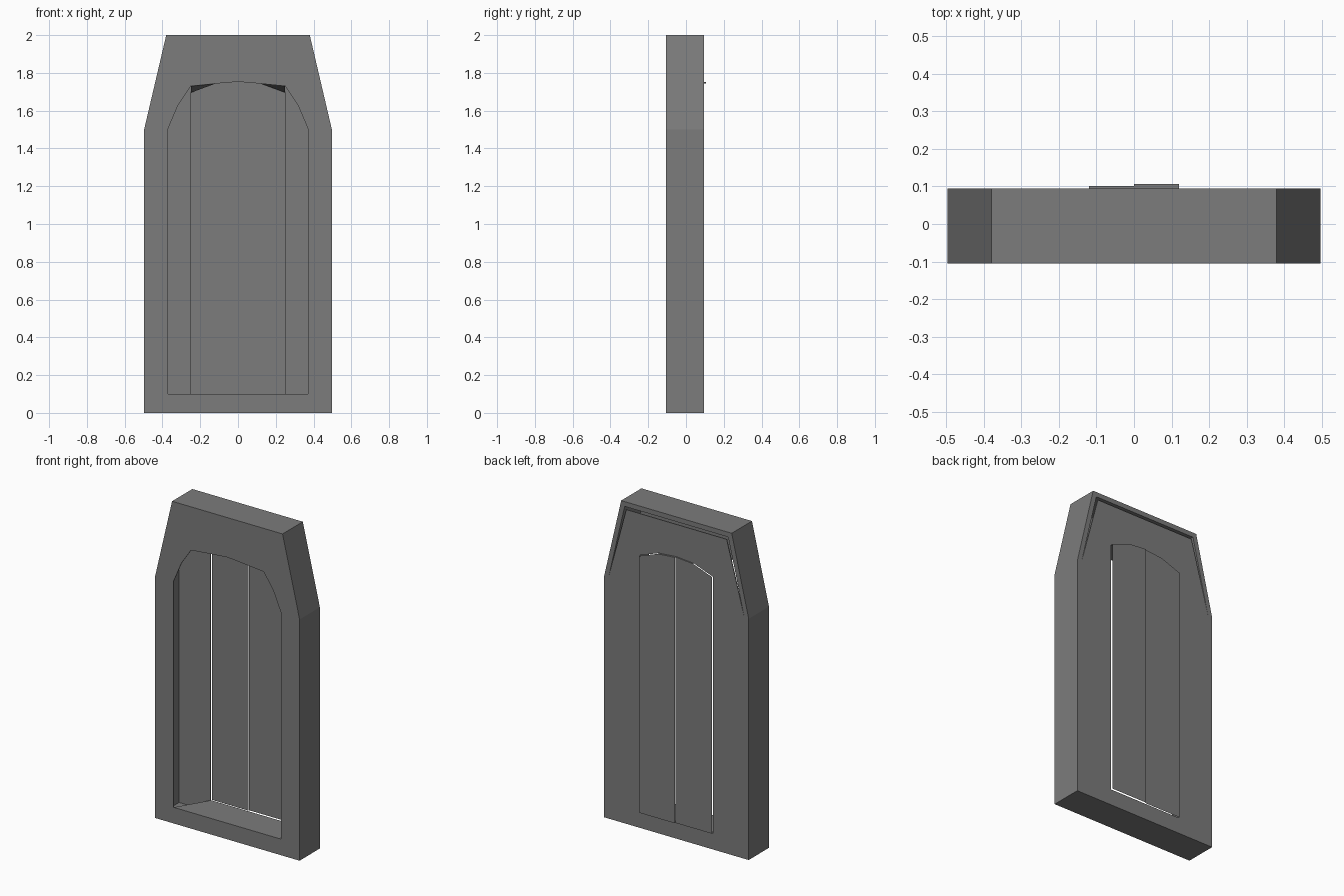
import bpy
import bmesh

cube = bpy.data.objects.get("Cube")
if cube:
    bpy.data.objects.remove(cube, do_unlink=True)

# Single flat stone grey
grey = bpy.data.materials.new("dark_grey")
grey.use_nodes = True
colour = (0.2, 0.2, 0.2, 1)
grey.diffuse_color = colour
grey.node_tree.nodes["Principled BSDF"].inputs["Base Color"].default_value = colour

FRONT, BACK = -0.105, 0.094


def finish(name, bm):
    mesh = bpy.data.meshes.new(name)
    bm.to_mesh(mesh)
    bm.free()
    mesh.materials.append(grey)
    obj = bpy.data.objects.new(name, mesh)
    bpy.context.collection.objects.link(obj)
    return obj


def mirrored(half):
    """Closed outline from its +x half, listed bottom to top."""
    return half + [(-x, z) for x, z in reversed(half) if x > 0]


def plate(name, loops, y0, y1):
    """Flat plate in x-z; the second loop, if any, is a hole."""
    bm = bmesh.new()
    for loop in loops:
        vs = [bm.verts.new((x, y0, z)) for x, z in loop]
        for i, v in enumerate(vs):
            bm.edges.new((v, vs[i - 1]))
    bmesh.ops.triangle_fill(bm, use_beauty=True, edges=bm.edges[:], normal=(0, -1, 0))
    if y1 != y0:
        ext = bmesh.ops.extrude_face_region(bm, geom=bm.faces[:], use_keep_orig=True)
        moved = [g for g in ext["geom"] if isinstance(g, bmesh.types.BMVert)]
        bmesh.ops.translate(bm, verts=moved, vec=(0, y1 - y0, 0))
        bmesh.ops.recalc_face_normals(bm, faces=bm.faces[:])
    bmesh.ops.dissolve_limit(bm, angle_limit=0.01, verts=bm.verts[:], edges=bm.edges[:])
    return finish(name, bm)


def strip(name, rail_a, rail_b):
    """Row of quads between two matching rails of points."""
    bm = bmesh.new()
    a = [bm.verts.new(p) for p in rail_a]
    b = [bm.verts.new(p) for p in rail_b]
    for i in range(len(a) - 1):
        bm.faces.new((a[i], a[i + 1], b[i + 1], b[i]))
    return finish(name, bm)


# Outlines
outer = mirrored([(0.497, 0), (0.497, 1.5), (0.38, 2)])
inner = mirrored([(0.467, 0.03), (0.467, 1.5), (0.356, 1.97)])
back_outline = mirrored([(0.467, 0.03), (0.467, 1.5), (0.345, 1.953)])
front_arch = [(0.25, 1.73), (0.12, 1.743), (0, 1.753)]
back_arch = [(0.25, 1.695), (0.12, 1.743), (0, 1.753)]
front_hole = mirrored([(0.37, 0.1), (0.37, 1.505), (0.317, 1.63)] + front_arch)
back_hole = mirrored([(0.25, 0.1)] + back_arch)

# Hollow frame: rim wall, front face and back face
plate("rim_wall", [outer, inner], FRONT, BACK)
plate("front_face", [inner, front_hole], FRONT, FRONT + 0.005)
plate("back_face", [back_outline, back_hole], BACK - 0.005, BACK)

# Tapered sill and arch soffit joining the two openings
strip("sill", [(-0.37, FRONT, 0.1), (0.37, FRONT, 0.1)],
      [(-0.25, BACK, 0.1), (0.25, BACK, 0.1)])
strip("arch_soffit", [(x, FRONT, z) for x, z in mirrored(front_arch)],
      [(x, BACK, z) for x, z in mirrored(back_arch)])

# Two thin door leaves set just behind the opening, with crown flanges
for side, label, depth in ((-1, "right", 0.101), (1, "left", 0.107)):
    leaf = [(side * x, z) for x, z in [(0, 0.1), (0.25, 0.1)] + back_arch]
    plate(label + "_door_leaf", [leaf], depth, depth)
    crown = [(side * x, z) for x, z in back_arch[1:]]
    strip(label + "_door_flange", [(x, BACK, z) for x, z in crown],
          [(x, depth, z) for x, z in crown])
